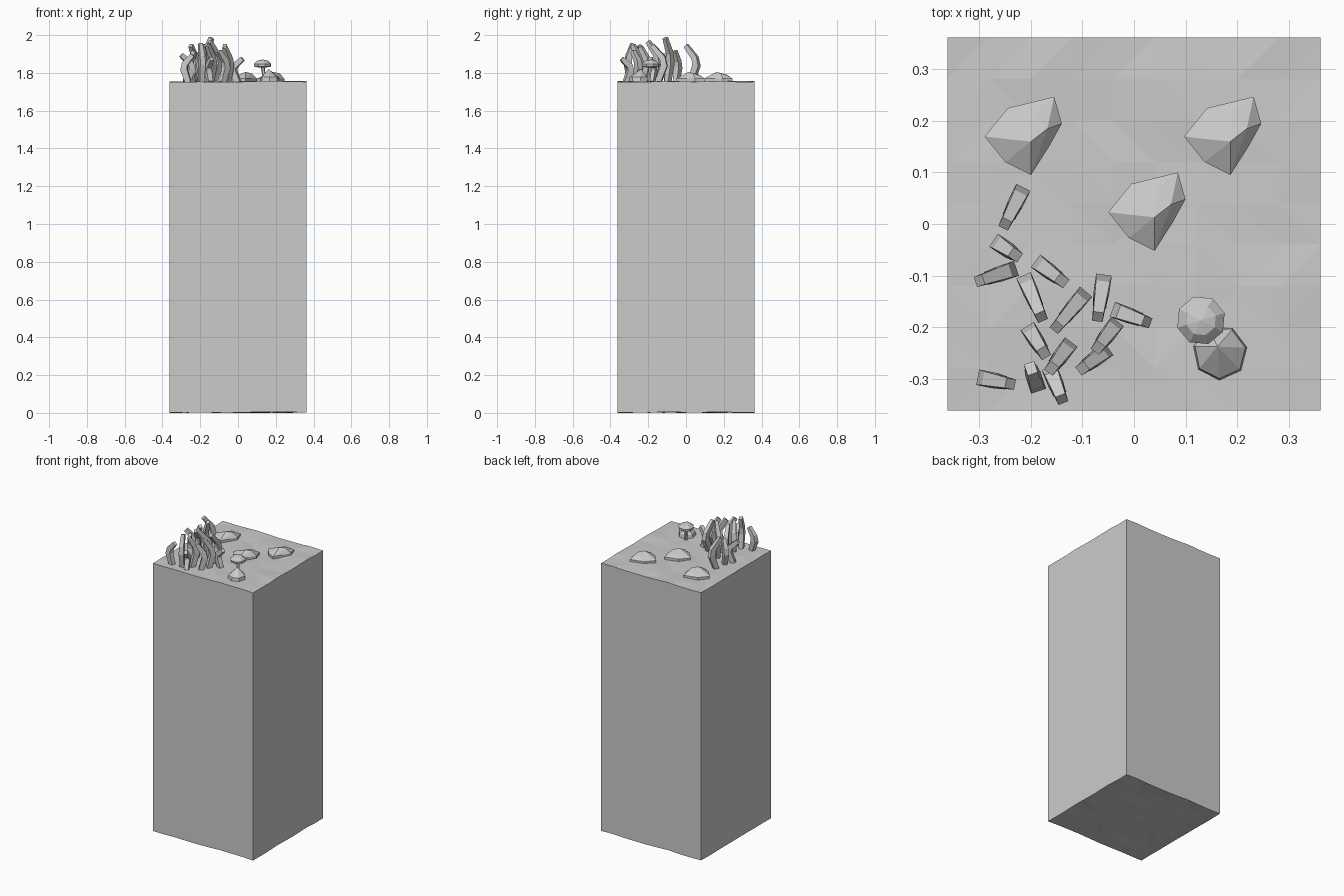
import bpy
import bmesh
import random
from math import radians, sin, cos, tau
from mathutils import Vector, Matrix

random.seed(4)
GROUND = 1.755   # height of the block's top
HALF = 0.362     # half width of the block

cube = bpy.data.objects.get("Cube")
if cube:
    bpy.data.objects.remove(cube, do_unlink=True)

stone = bpy.data.materials.new("stone grey")
stone.use_nodes = True
grey = (0.6, 0.6, 0.6, 1)
stone.diffuse_color = grey
stone.node_tree.nodes["Principled BSDF"].inputs["Base Color"].default_value = grey


def finish(name, bm):
    """Turn a bmesh into a named flat shaded object."""
    bmesh.ops.recalc_face_normals(bm, faces=bm.faces[:])
    mesh = bpy.data.meshes.new(name)
    bm.to_mesh(mesh)
    bm.free()
    mesh.materials.append(stone)
    obj = bpy.data.objects.new(name, mesh)
    bpy.context.collection.objects.link(obj)
    return obj


def loft(name, rings, point_top=None):
    """Skin a stack of equal sized rings and close both ends."""
    bm = bmesh.new()
    loops = [[bm.verts.new(p) for p in ring] for ring in rings]
    count = len(loops[0])
    for low, high in zip(loops, loops[1:]):
        for i in range(count):
            j = (i + 1) % count
            bm.faces.new((low[i], low[j], high[j], high[i]))
    bm.faces.new(loops[0][::-1])
    if point_top:
        apex = bm.verts.new(point_top)
        for i in range(count):
            bm.faces.new((loops[-1][i], loops[-1][(i + 1) % count], apex))
    else:
        bm.faces.new(loops[-1])
    return finish(name, bm)


# Ground block: gently uneven top and bottom, flat sides
bm = bmesh.new()
bmesh.ops.create_grid(bm, x_segments=9, y_segments=9, size=HALF)
for v in bm.verts:
    v.co.z = random.uniform(0, 0.006)
border = [e for e in bm.edges if e.is_boundary]
sheet = bm.faces[:]
copy = bmesh.ops.duplicate(bm, geom=bm.verts[:] + bm.edges[:] + sheet)
upper = [g for g in copy["geom"] if isinstance(g, bmesh.types.BMVert)]
bmesh.ops.translate(bm, verts=upper, vec=(0, 0, GROUND - 0.004))
bmesh.ops.bridge_loops(bm, edges=[e for e in bm.edges if e.is_boundary])
bmesh.ops.triangulate(bm, faces=[f for f in bm.faces if abs(f.normal.z) > 0.5])
finish("ground_block", bm)


# Bent blades: knee x, y, tip x, y and height, in hundredths
blades = [
    (-22, 6, -25, 0, 20), (-26, -4, -23, -6, 17), (-24, -9, -30, -11, 15),
    (-21, -11, -18, -18, 20), (-18, -8, -14, -11, 24), (-10, -14, -15, -20, 22),
    (-6, -11, -7, -18, 20), (-3, -17, 2.5, -19, 13), (-4, -20, -7, -24, 19),
    (-6, -25, -10, -28, 17), (-13, -24, -16, -28, 20), (-20, -21, -17.5, -25, 20),
    (-29, -30, -24, -31, 15), (-19, -31, -20, -28, 21), (-16, -29, -14, -34, 13),
]


def blade(name, knee_xy, tip_xy, height):
    knee, tip = Vector(knee_xy), Vector(tip_xy)
    root = knee.lerp(tip, 0.55)
    bend = knee.lerp(tip, 0.2)
    turn = (tip - knee).normalized()
    side = Vector((-turn.y, turn.x, 0))
    path = [(root, -0.005, 0.015), (knee.lerp(root, 0.15), height * 0.42, 0.018),
            (bend, height * 0.62, 0.016), (tip, height - 0.01, 0.012)]
    points = [Vector((p.x, p.y, GROUND + z)) for p, z, w in path]
    rings = []
    for i, point in enumerate(points):
        along = points[min(i + 1, 3)] - points[max(i - 1, 0)]
        across = side.cross(along.normalized())
        w = path[i][2]
        rings.append([point + side * a * w * 0.85 + across * b * w
                      for a, b in ((1, 1), (-1, 1), (-1, -1), (1, -1))])
    loft(name, rings)


for n, values in enumerate(blades):
    kx, ky, tx, ty, h = (v / 100 for v in values)
    blade(f"grass_blade_{n + 1}", (kx, ky), (tx, ty), h)


# Three matching faceted rocks, built as hulls of an outline and a ridge
outline = [(-.29, .17), (-.245, .225), (-.155, .247), (-.14, .195),
           (-.165, .15), (-.2, .095), (-.25, .12)]
ridge = [(-.25, .165, .03), (-.2, .16, .05), (-.168, .185, .043), (-.195, .215, .036)]


def hull(name, points):
    bm = bmesh.new()
    for p in points:
        bm.verts.new(p)
    result = bmesh.ops.convex_hull(bm, input=bm.verts[:])
    loose = [g for g in result["geom_interior"] if isinstance(g, bmesh.types.BMVert)]
    bmesh.ops.delete(bm, geom=loose, context='VERTS')
    return finish(name, bm)


for n, shift in enumerate([(0, 0), (.387, 0), (.24, -.147)]):
    offset = Vector((*shift, GROUND))
    foot = [Vector((x, y, z)) + offset for x, y in outline for z in (-0.01, 0.014)]
    hull(f"rock_{n + 1}", foot + [Vector(p) + offset for p in ridge])


def ring(x, y, z, radius, sides, start=0):
    return [Vector((x + radius * cos(tau * i / sides + start),
                    y + radius * sin(tau * i / sides + start), z))
            for i in range(sides)]


# Small pointed rock beside the mushroom
rock_x, rock_y = 0.167, -0.25
loft("pointed_rock",
     [ring(rock_x, rock_y, GROUND - 0.005, 0.054, 7, 0.2),
      ring(rock_x, rock_y, GROUND + 0.022, 0.05, 7, 0.2)],
     (rock_x - 0.005, rock_y + 0.012, GROUND + 0.065))

# Mushroom: slim stem and a faceted domed cap
cap_x, cap_y = 0.13, -0.187
loft("mushroom_stem",
     [ring(cap_x + 0.012, cap_y - 0.012, GROUND - 0.005, 0.013, 6),
      ring(cap_x + 0.006, cap_y - 0.006, GROUND + 0.04, 0.009, 6),
      ring(cap_x, cap_y, GROUND + 0.085, 0.011, 6)])
loft("mushroom_cap",
     [ring(cap_x, cap_y, GROUND + 0.074, 0.022, 8, 0.3),
      ring(cap_x, cap_y, GROUND + 0.078, 0.046, 8, 0.3),
      ring(cap_x, cap_y, GROUND + 0.093, 0.048, 8, 0.3),
      ring(cap_x, cap_y, GROUND + 0.109, 0.03, 8, 0.3)],
     (cap_x, cap_y, GROUND + 0.116))
